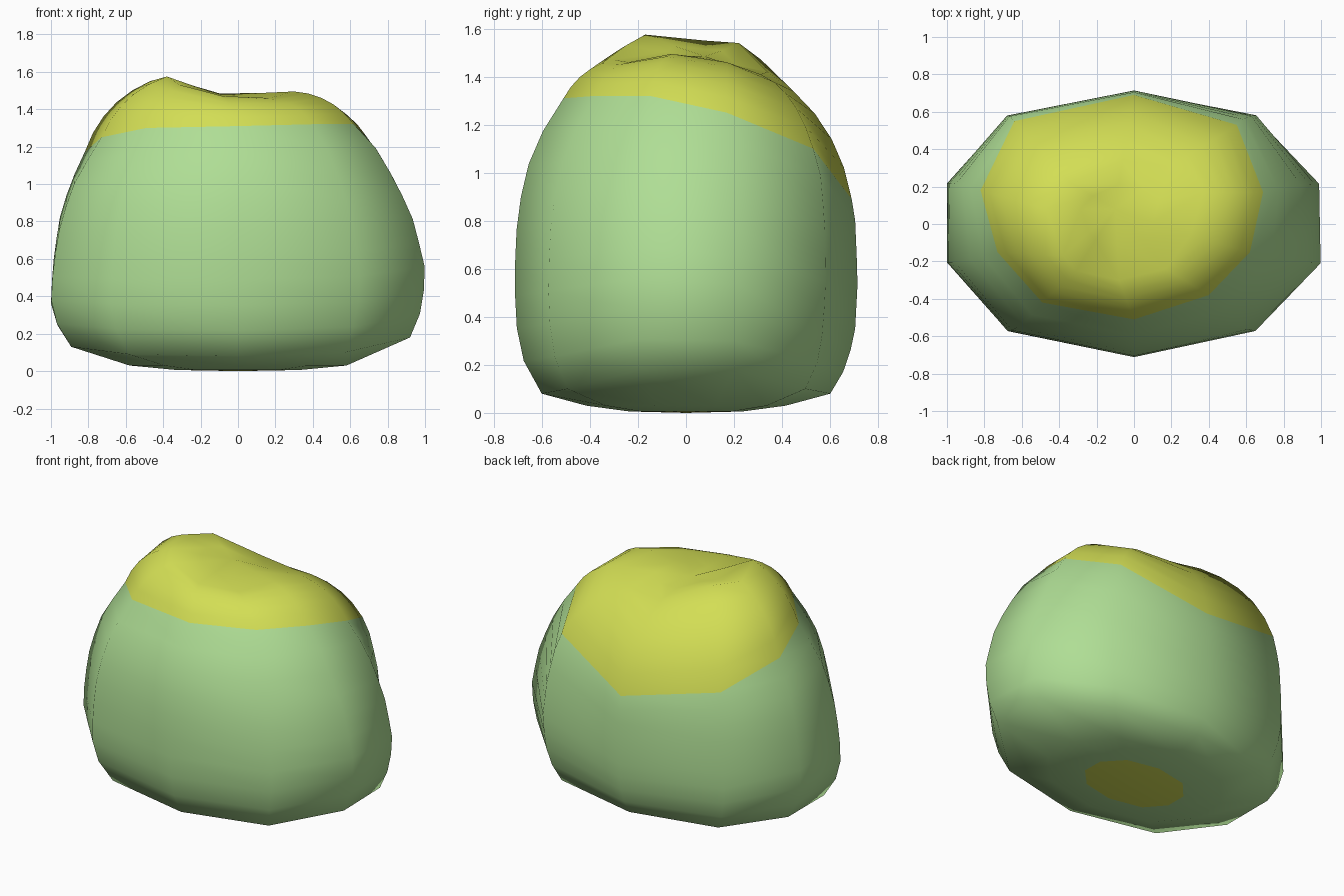
import bpy
import bmesh
from mathutils import Vector

if "Cube" in bpy.data.objects:
    bpy.data.objects.remove(bpy.data.objects["Cube"])


def make_material(name, colour):
    mat = bpy.data.materials.new(name)
    mat.use_nodes = True
    mat.diffuse_color = (*colour, 1)
    mat.node_tree.nodes["Principled BSDF"].inputs["Base Color"].default_value = (*colour, 1)
    return mat


green = make_material("pale_green_skin", (0.43, 0.73, 0.30))
yellow = make_material("yellow_blush", (0.65, 0.73, 0.09))

# Ten-sided plan, clockwise from the back centre
outline = [(0, .715), (.65, .58), (.99, .215), (1, -.21), (.65, -.575),
           (0, -.715), (-.68, -.575), (-1, -.21), (-1, .22), (-.68, .58)]

# Side profile: height, then width factors for right, left and depth
profile = [(.08, .87, .85, .84), (.2, .93, .95, .94), (.35, .99, 1, .985),
           (.55, 1, .99, 1), (.8, .94, .95, .985), (1, .85, .88, .94),
           (1.2, .73, .77, .82), (1.35, .59, .67, .68)]

# Height of the lower edge on each column
rim_height = [.08, .1, .18, .18, .1, .08, .09, .13, .13, .09]

# Colour boundary between the green sides and the yellow crown
boundary = [(0, .69, .89), (.55, .53, 1.1), (.69, .17, 1.25), (.62, -.15, 1.32),
            (.4, -.38, 1.32), (0, -.51, 1.31), (-.49, -.42, 1.3),
            (-.73, -.15, 1.25), (-.82, .18, 1.17), (-.64, .55, 1.03)]

# Lumpy ridge round the shallow dip on top
crown = [(-.06, .34, 1.42), (.2, .31, 1.41), (.37, .17, 1.46), (.3, -.06, 1.495),
         (.17, -.24, 1.46), (-.08, -.3, 1.47), (-.31, -.25, 1.53),
         (-.38, -.17, 1.575), (-.47, .08, 1.55), (-.34, .22, 1.54)]
dip = Vector((-.1, .08, 1.485))


def side_point(column, z):
    """Point on the side of a column at a given height."""
    for low, high in zip(profile, profile[1:]):
        if z <= high[0]:
            break
    t = max(0, (z - low[0]) / (high[0] - low[0]))
    right, left, depth = [a + (b - a) * t for a, b in zip(low[1:], high[1:])]
    x, y = outline[column]
    return Vector((x * (right if x > 0 else left), y * depth, z))


def column_points(column, side_steps=9, cap_steps=5):
    """Points from the base patch up to the dip on one column."""
    edge = Vector(boundary[column])
    ridge = Vector(crown[column])
    rim = side_point(column, rim_height[column])
    x, y = outline[column]
    points = [Vector((x * .33, y * .33, .006)),
              Vector((x * .58, y * .58, .03)), rim]
    # Green side, blended into the exact boundary point
    miss = edge - side_point(column, edge.z)
    for i in range(1, side_steps + 1):
        f = i / side_steps
        z = rim.z + (edge.z - rim.z) * f
        points.append(side_point(column, z) + miss * f ** 3)
    # Yellow shoulder, bowed outward between boundary and ridge
    chord = ridge - edge
    flat = Vector((chord.x, chord.y, 0))
    outward = -flat.normalized() * chord.z + Vector((0, 0, flat.length))
    for i in range(1, cap_steps + 1):
        f = i / cap_steps
        points.append(edge + chord * f + outward * .45 * f * (1 - f))
    points.append(ridge.lerp(dip, .5) + Vector((0, 0, -.004)))
    return points


# Skin the columns into one closed body
bm = bmesh.new()
columns = [[bm.verts.new(p) for p in column_points(c)] for c in range(len(outline))]
bottom = bm.verts.new((0, 0, 0))
top = bm.verts.new(dip)
boundary_ring = 2 + 9
for c, here in enumerate(columns):
    there = columns[(c + 1) % len(columns)]
    bm.faces.new((bottom, here[0], there[0])).material_index = 1
    bm.faces.new((top, there[-1], here[-1])).material_index = 1
    for k in range(len(here) - 1):
        face = bm.faces.new((here[k], here[k + 1], there[k + 1], there[k]))
        face.material_index = 1 if k >= boundary_ring else 0
bmesh.ops.recalc_face_normals(bm, faces=bm.faces)
for face in bm.faces:
    face.smooth = True

mesh = bpy.data.meshes.new("fruit_body")
bm.to_mesh(mesh)
bm.free()
mesh.materials.append(green)
mesh.materials.append(yellow)
body = bpy.data.objects.new("fruit_body", mesh)
bpy.context.collection.objects.link(body)
